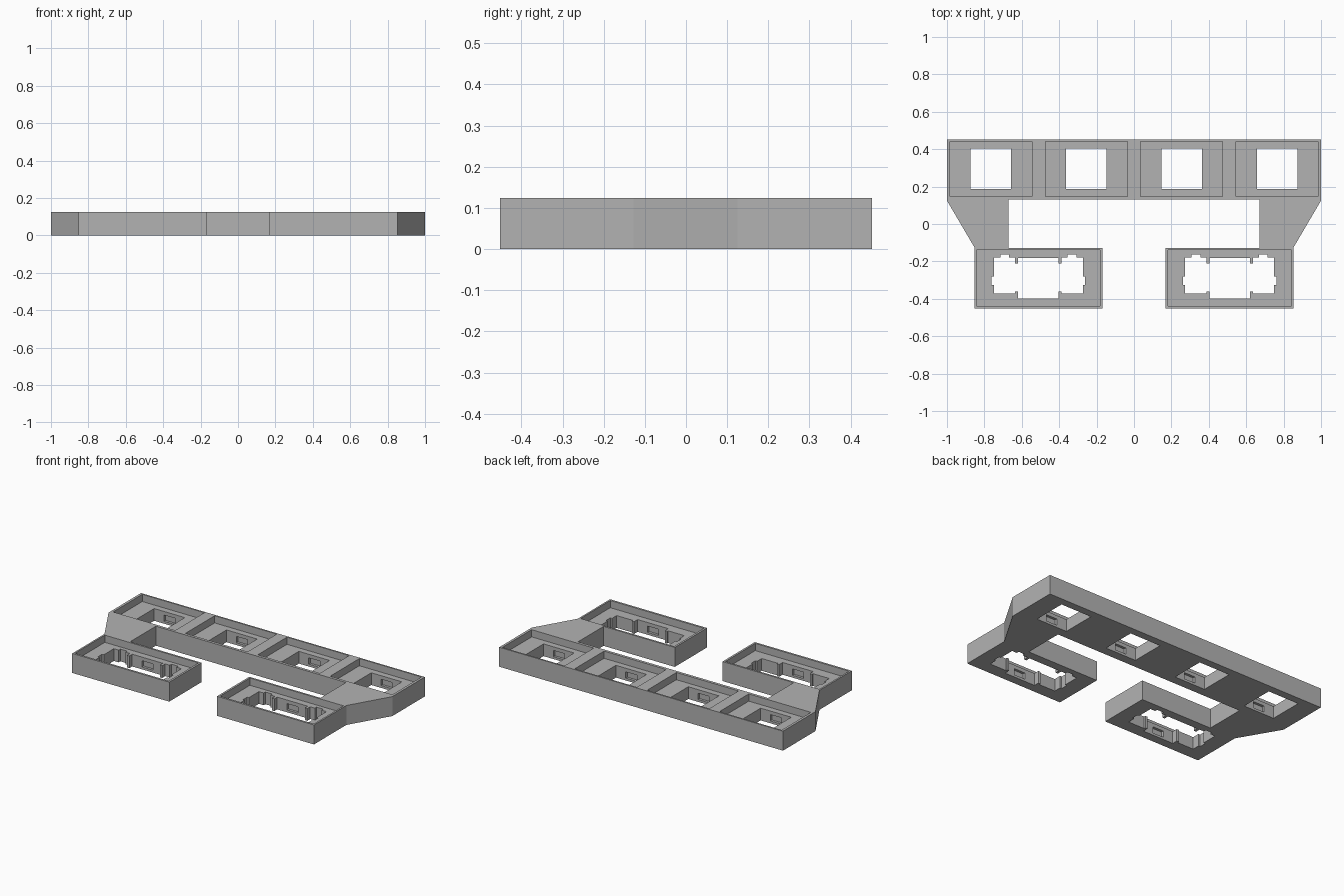
import bpy, bmesh

if "Cube" in bpy.data.objects:
    bpy.data.objects.remove(bpy.data.objects["Cube"])

HEIGHT, FLOOR = 0.124, 0.078
HOLE = 0.108            # half width of a square hole
BAR_Y, BOX_Y = 0.295, -0.289
BAR_X = (-0.765, -0.255, 0.255, 0.765)
BOX_X = (-0.511, 0.511)

grey = bpy.data.materials.new("mid grey")
grey.use_nodes = True
grey.diffuse_color = (0.45, 0.45, 0.45, 1)
grey.node_tree.nodes["Principled BSDF"].inputs["Base Color"].default_value = (0.45, 0.45, 0.45, 1)


def mirrored(half):
    """Close a half outline by mirroring it across x = 0."""
    return half + [(-x, y) for x, y in reversed(half)]


def rect(cx, cy, hx, hy):
    return [(cx - hx, cy - hy), (cx + hx, cy - hy), (cx + hx, cy + hy), (cx - hx, cy + hy)]


def prisms(name, outlines, z0, z1):
    """One object made of upright prisms, one for each outline."""
    bm = bmesh.new()
    for pts in outlines:
        face = bm.faces.new([bm.verts.new((x, y, z0)) for x, y in pts])
        ext = bmesh.ops.extrude_face_region(bm, geom=[face])
        verts = [g for g in ext["geom"] if isinstance(g, bmesh.types.BMVert)]
        bmesh.ops.translate(bm, verts=verts, vec=(0, 0, z1 - z0))
    bmesh.ops.recalc_face_normals(bm, faces=bm.faces)
    mesh = bpy.data.meshes.new(name)
    bm.to_mesh(mesh)
    bm.free()
    mesh.materials.append(grey)
    obj = bpy.data.objects.new(name, mesh)
    bpy.context.collection.objects.link(obj)
    return obj


# Frame: back bar, two tapered arms and two front boxes in one outline
frame = prisms("frame", [mirrored([
    (0.67, 0.13), (0.67, -0.127), (0.168, -0.127), (0.168, -0.452),
    (0.852, -0.452), (0.852, -0.127), (1, 0.125), (1, 0.452)][::-1][::-1])],
    0, HEIGHT)

# Shallow trays in the top
trays = [rect(x, BAR_Y, 0.219, 0.147) for x in BAR_X]
trays += [rect(x, BOX_Y, 0.33, 0.15) for x in BOX_X]

# Wide stepped opening of a front box
wide = mirrored([
    (0.108, 0.108), (0.108, 0.079), (0.124, 0.079), (0.124, 0.109),
    (0.156, 0.109), (0.156, 0.126), (0.204, 0.126), (0.204, 0.109),
    (0.238, 0.109), (0.238, 0.008), (0.25, 0.008), (0.25, -0.036),
    (0.238, -0.036), (0.238, -0.083), (0.124, -0.083), (0.124, -0.073),
    (0.108, -0.073), (0.108, -0.108)])
holes = [rect(x, BAR_Y, HOLE, HOLE) for x in BAR_X]
holes += [[(x + cx, y + BOX_Y) for x, y in wide] for cx in BOX_X]

# Clip pockets sunk into the front and back walls of each hole
clips = [rect(x, BAR_Y, 0.039, HOLE + 0.016) for x in BAR_X]
clips += [rect(x, BOX_Y, 0.039, HOLE + 0.016) for x in BOX_X]

cutters = [prisms("tray_cutter", trays, FLOOR, HEIGHT + 0.1),
           prisms("hole_cutter", holes, -0.1, FLOOR + 0.02),
           prisms("clip_cutter", clips, 0.015, 0.055)]
for cutter in cutters:
    cutter.hide_render = True
    mod = frame.modifiers.new(cutter.name, "BOOLEAN")
    mod.operation, mod.solver, mod.object = "DIFFERENCE", "EXACT", cutter

# Bake the cuts and drop the cutters
bpy.context.view_layer.update()
graph = bpy.context.evaluated_depsgraph_get()
baked = bpy.data.meshes.new_from_object(frame.evaluated_get(graph))
frame.modifiers.clear()
frame.data = baked
for cutter in cutters:
    bpy.data.objects.remove(cutter)
